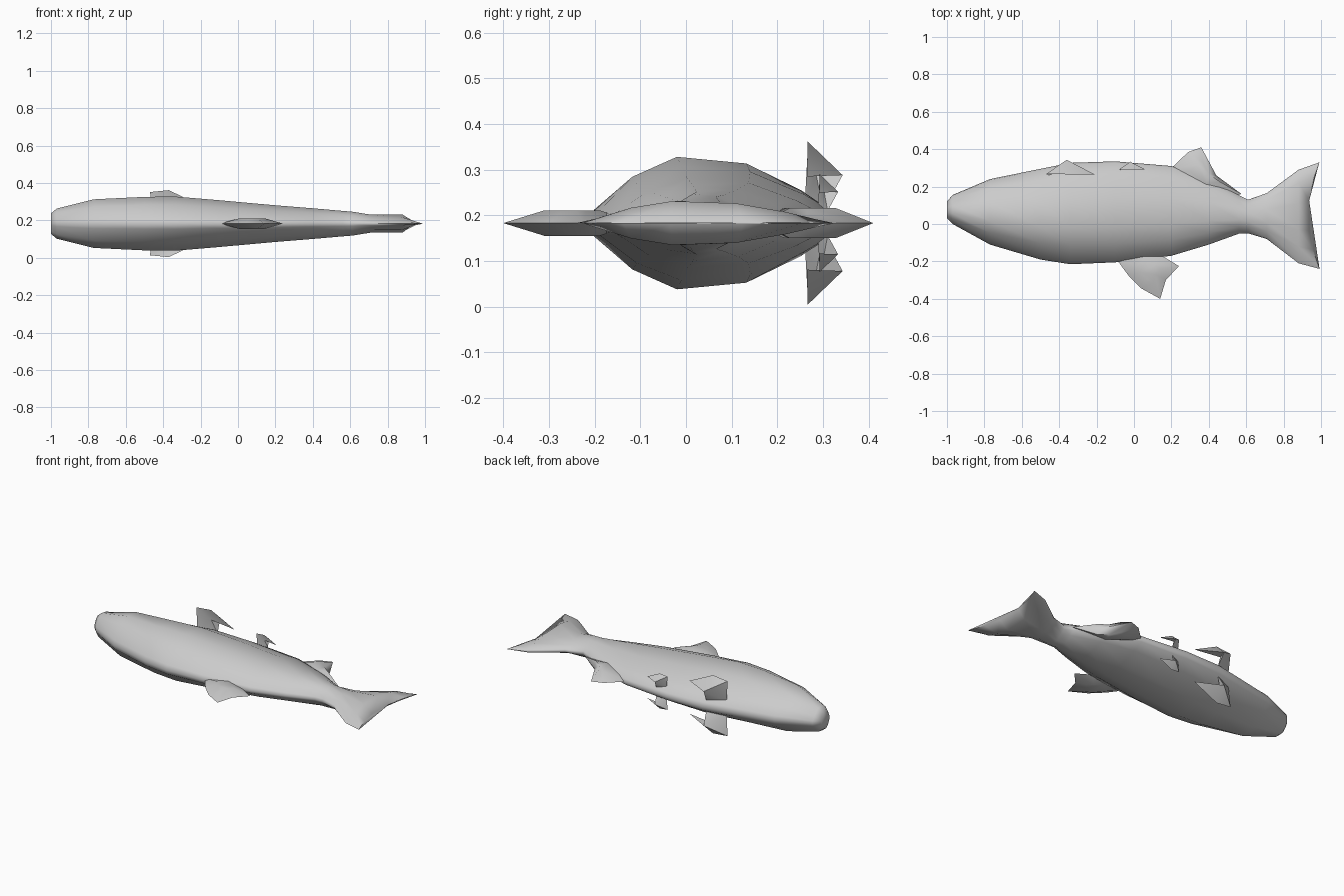
import bpy
import bmesh
from math import radians
from mathutils import Vector

cube = bpy.data.objects.get("Cube")
if cube:
    bpy.data.objects.remove(cube, do_unlink=True)

MID = 0.183  # height of the symmetry plane

grey = bpy.data.materials.new("pale grey")
grey.use_nodes = True
COLOUR = (0.6, 0.6, 0.6, 1)
grey.diffuse_color = COLOUR
grey.node_tree.nodes["Principled BSDF"].inputs["Base Color"].default_value = COLOUR


def add_object(name, verts, faces, angle):
    mesh = bpy.data.meshes.new(name)
    mesh.from_pydata(verts, [], faces)
    bm = bmesh.new()
    bm.from_mesh(mesh)
    bmesh.ops.recalc_face_normals(bm, faces=bm.faces)
    bm.to_mesh(mesh)
    bm.free()
    mesh.materials.append(grey)
    obj = bpy.data.objects.new(name, mesh)
    bpy.context.collection.objects.link(obj)
    bpy.ops.object.select_all(action="DESELECT")
    bpy.context.view_layer.objects.active = obj
    obj.select_set(True)
    bpy.ops.object.shade_smooth_by_angle(angle=radians(angle))
    return obj


# Body and tail: one loft along x; cross-section as (across, thickness)
half = [(1, 0), (.97, .18), (.72, .5), (.28, .9), (-.28, 1), (-.64, .7), (-.95, .2), (-1, 0)]
section = half + [(t, -h) for t, h in reversed(half[1:-1])]

# x, lowest y, highest y, half thickness, backward sweep of the edges
stations = [
    (-1, .03, .12, .055, 0), (-.97, 0, .155, .08, 0), (-.77, -.11, .24, .13, 0),
    (-.5, -.19, .295, .143, 0), (-.34, -.215, .327, .145, 0), (-.1, -.205, .335, .125, 0),
    (.2, -.17, .31, .098, 0), (.4, -.11, .24, .082, 0), (.56, -.052, .155, .068, 0),
    (.61, -.05, .13, .064, 0), (.71, -.08, .165, .048, 0), (.88, -.21, .29, .048, 0),
    (.932, -.24, .33, .002, .06),
]
verts, faces, n = [], [], len(section)
for x, low, high, thick, sweep in stations:
    for t, h in section:
        verts.append((x + sweep * t * t, (low + high) / 2 + t * (high - low) / 2, MID + h * thick))
for i in range(len(stations) - 1):
    for j in range(n):
        k = (j + 1) % n
        faces.append((i * n + j, i * n + k, (i + 1) * n + k, (i + 1) * n + j))
faces += [tuple(range(n)), tuple(range(len(verts) - n, len(verts)))]
add_object("body_and_tail", verts, faces, 60)


# Upright fins: thin outline with a thicker inset on both sides
def flat_fin(name, outline, thick):
    count = len(outline)
    centre = sum((Vector(p) for p in outline), Vector((0, 0))) / count
    inner = [centre.lerp(Vector(p), .4) for p in outline]
    points = [(x, y, MID) for x, y in outline]
    polys = []
    for side in (1, -1):
        start = len(points)
        points.extend((p.x, p.y, MID + side * thick) for p in inner)
        polys.append(tuple(range(start, start + count)))
        for a in range(count):
            b = (a + 1) % count
            polys.append((a, b, start + b, start + a))
    add_object(name, points, polys, 60)


flat_fin("back_fin", [(-.1, -.18), (-.03, -.275), (.04, -.345), (.14, -.4), (.17, -.3),
                      (.24, -.225), (.15, -.17), (.03, -.1)], .028)
flat_fin("rear_belly_fin", [(.19, .29), (.29, .385), (.36, .41), (.44, .26), (.575, .16),
                            (.4, .13)], .033)

# Paired fins: front root, rear root, top front, top rear, trailing tip, outer tip, hollow
fin_points = [(-.46, .26, .225), (-.35, .3, .21), (-.47, .267, .352), (-.37, .266, .362),
              (-.21, .265, .285), (-.36, .343, .288), (-.38, .285, .29)]
fin_faces = [(2, 3, 6), (2, 6, 0), (0, 6, 1), (3, 4, 6), (4, 5, 6),
             (5, 1, 6), (0, 1, 5), (0, 5, 2), (2, 5, 3), (3, 5, 4)]


def paired_fins(name, origin, target, scale):
    for label, side in (("upper", 1), ("lower", -1)):
        points = []
        for p in fin_points:
            x, y, z = (t + (c - o) * scale for c, o, t in zip(p, origin, target))
            points.append((x, y, MID + side * (z - MID)))
        add_object(f"{label}_{name}", points, fin_faces, 50)


paired_fins("front_fin", (0, 0, 0), (0, 0, 0), 1)
paired_fins("small_belly_fin", (-.36, .343, .21), (-.02, .333, .21), .53)
